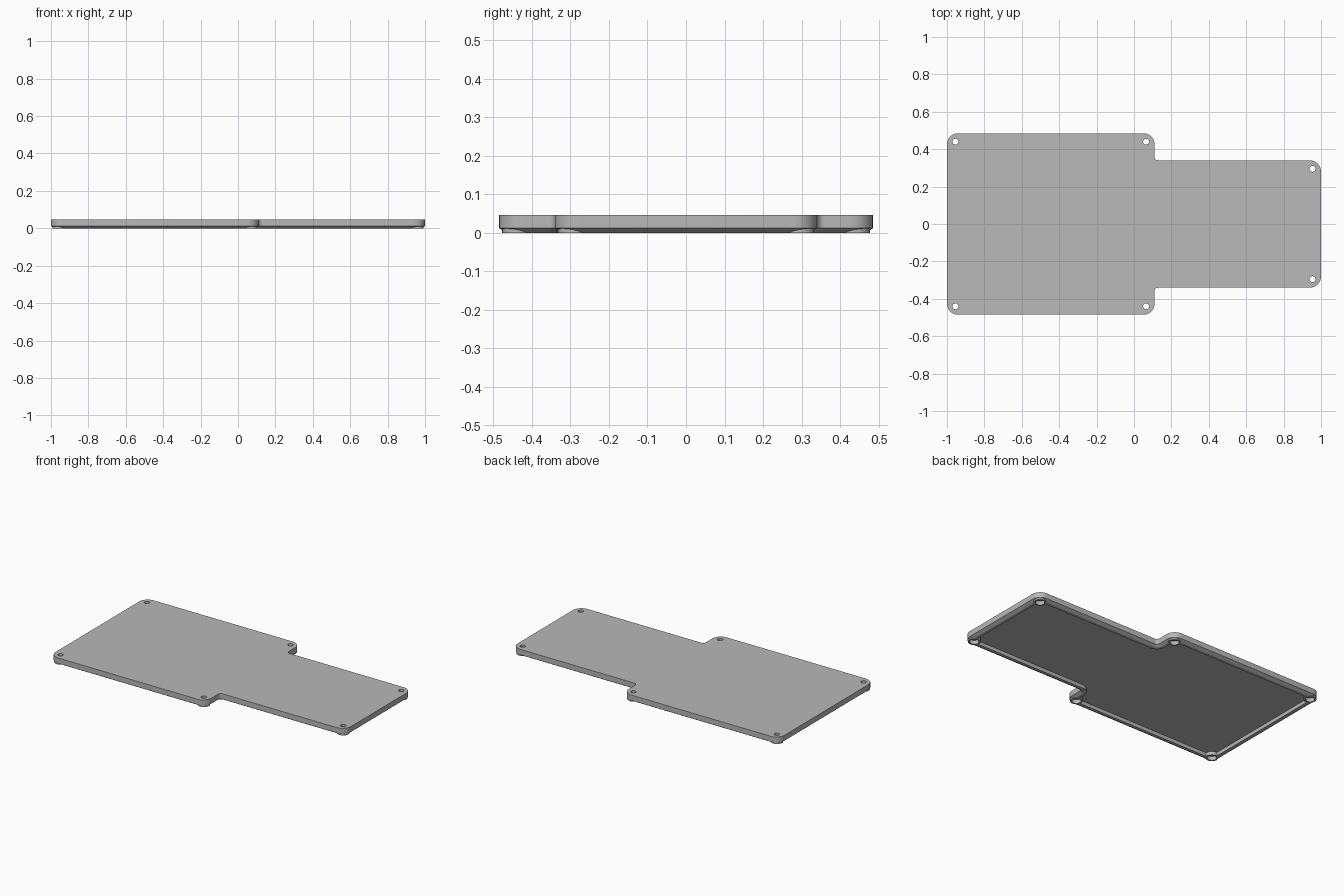
import bpy, bmesh
from math import sin, cos, pi, radians
from mathutils import Matrix

cube = bpy.data.objects.get("Cube")
if cube:
    bpy.data.objects.remove(cube, do_unlink=True)

HEIGHT = 0.047
WIDE, NARROW, STEP = 0.485, 0.34, 0.11   # half depths and the x of the shoulder
CORNER, FILLET, ARC = 0.06, 0.02, 10
HOLE_INSET = 0.045

grey = bpy.data.materials.new("light grey")
grey.use_nodes = True
colour = (0.48, 0.48, 0.48, 1)
grey.diffuse_color = colour
grey.node_tree.nodes["Principled BSDF"].inputs["Base Color"].default_value = colour


def make_object(name, bm):
    bmesh.ops.recalc_face_normals(bm, faces=bm.faces)
    mesh = bpy.data.meshes.new(name)
    bm.to_mesh(mesh)
    bm.free()
    mesh.materials.append(grey)
    obj = bpy.data.objects.new(name, mesh)
    bpy.context.collection.objects.link(obj)
    return obj


def arc(cx, cy, r, start, end):
    angles = [start + (end - start) * i / ARC for i in range(ARC + 1)]
    return [(cx + r * cos(a), cy + r * sin(a)) for a in angles]


def outline(d):
    """Rounded stepped outline, inset by d; the back half is mirrored."""
    r, f = CORNER - d, FILLET + d
    half = arc(1 - CORNER, NARROW - CORNER, r, 0, pi / 2)
    half += arc(STEP + FILLET, NARROW + FILLET, f, 1.5 * pi, pi)
    half += arc(STEP - CORNER, WIDE - CORNER, r, 0, pi / 2)
    half += arc(-1 + CORNER, WIDE - CORNER, r, pi / 2, pi)
    return half + [(x, -y) for x, y in reversed(half)]


# Shell: wall, lower chamfer, flat rim and recessed underside
bm = bmesh.new()
section = [(0, HEIGHT), (0, 0.012), (0.02, 0), (0.038, 0), (0.038, 0.023)]
loops = [[bm.verts.new((x, y, z)) for x, y in outline(d)] for d, z in section]
for a, b in zip(loops, loops[1:]):
    for i in range(len(a)):
        j = (i + 1) % len(a)
        bm.faces.new((a[i], a[j], b[j], b[i]))
bm.faces.new(loops[0])
bm.faces.new(loops[-1])
plate = make_object("cover_plate", bm)

# Screw positions at the outer corners
spots = [(x, s * y) for s in (-1, 1) for x, y in (
    (1 - HOLE_INSET, NARROW - HOLE_INSET),
    (STEP - HOLE_INSET, WIDE - HOLE_INSET),
    (-1 + HOLE_INSET, WIDE - HOLE_INSET))]


def cylinders(name, radius, low, high):
    bm = bmesh.new()
    for x, y in spots:
        bmesh.ops.create_cone(
            bm, cap_ends=True, segments=32, radius1=radius, radius2=radius,
            depth=high - low, matrix=Matrix.Translation((x, y, (low + high) / 2)))
    obj = make_object(name, bm)
    obj.hide_render = True
    return obj


# Bosses joined on, then counterbores and through holes cut out
bpy.context.view_layer.objects.active = plate
for name, operation, radius, low, high in (
        ("screw_bosses", 'UNION', 0.037, 0, 0.034),
        ("counterbores", 'DIFFERENCE', 0.027, -0.02, 0.025),
        ("screw_holes", 'DIFFERENCE', 0.016, -0.02, 0.08)):
    helper = cylinders(name, radius, low, high)
    mod = plate.modifiers.new(name, 'BOOLEAN')
    mod.operation = operation
    mod.solver = 'EXACT'
    mod.object = helper
    bpy.ops.object.modifier_apply(modifier=mod.name)
    bpy.data.objects.remove(helper, do_unlink=True)

bpy.ops.object.select_all(action='DESELECT')
plate.select_set(True)
bpy.ops.object.shade_smooth_by_angle(angle=radians(30))
